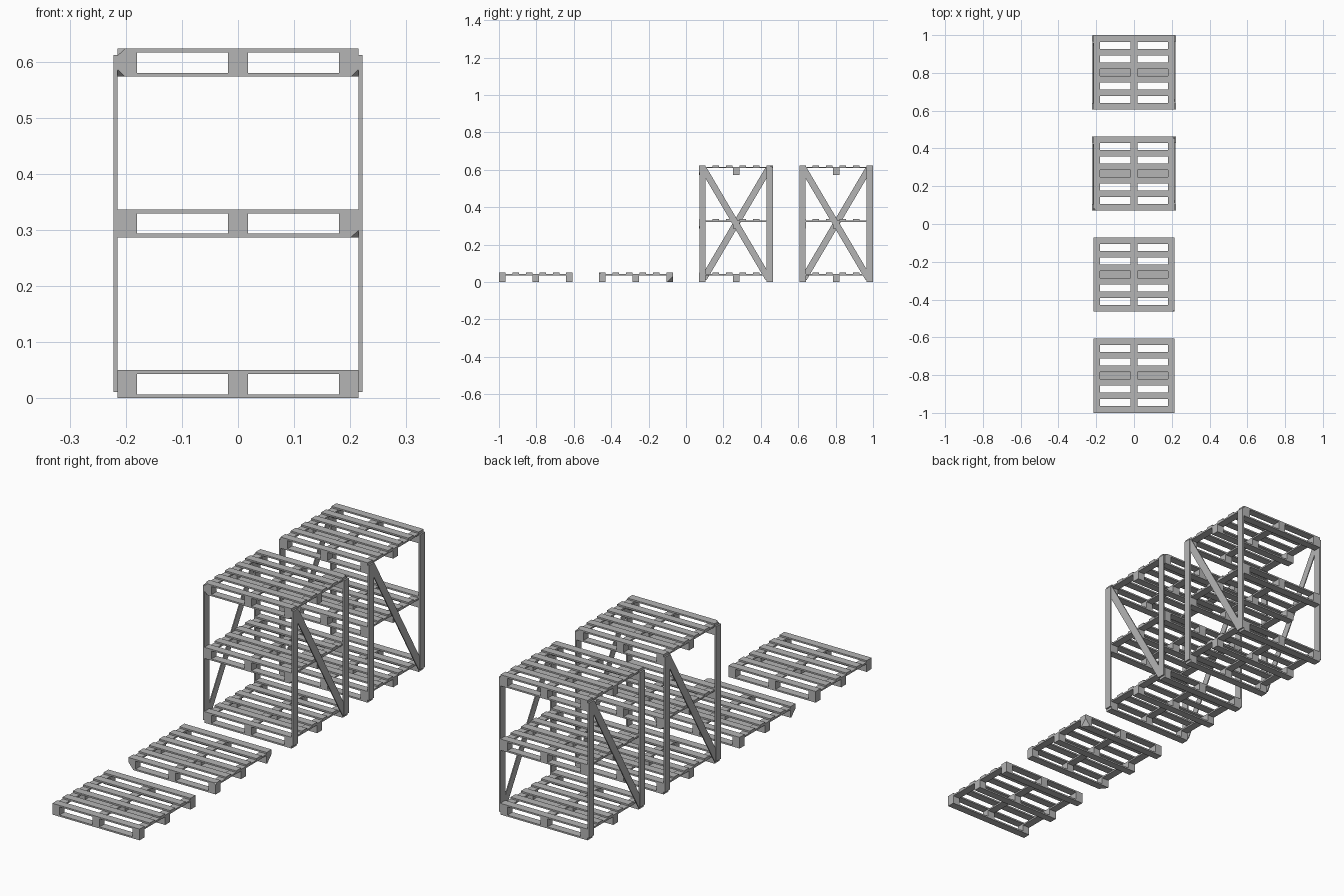
import bpy, bmesh, math
from mathutils import Vector, Matrix

cube = bpy.data.objects.get("Cube")
if cube:
    bpy.data.objects.remove(cube, do_unlink=True)

mat = bpy.data.materials.new("weathered grey")
mat.use_nodes = True
grey = (0.46, 0.46, 0.46, 1)
mat.diffuse_color = grey
mat.node_tree.nodes["Principled BSDF"].inputs["Base Color"].default_value = grey

HX, HY = 0.215, 0.197           # half width and half depth of a pallet
T, H = 0.007, 0.050             # plank thickness and pallet height
W = 0.035                       # plank width
LEVEL = 0.2865                  # spacing of the shelves


def box(bm, x, y, z, chips=()):
    """Box from (min, max) ranges; each chip is a (point, normal) cutting plane."""
    part = bmesh.new()
    bmesh.ops.create_cube(part, size=1)
    size = Vector((x[1] - x[0], y[1] - y[0], z[1] - z[0]))
    mid = Vector((x[0] + x[1], y[0] + y[1], z[0] + z[1])) / 2
    for v in part.verts:
        v.co = Vector(a * b for a, b in zip(v.co, size)) + mid
    for point, normal in chips:
        if not any((v.co - point).dot(normal) > 1e-5 for v in part.verts):
            continue
        geom = part.verts[:] + part.edges[:] + part.faces[:]
        bmesh.ops.bisect_plane(part, geom=geom, plane_co=point, plane_no=normal,
                               clear_outer=True)
        bmesh.ops.holes_fill(part, edges=[e for e in part.edges if e.is_boundary])
    mesh = bpy.data.meshes.new("part")
    part.to_mesh(mesh)
    part.free()
    bm.from_mesh(mesh)
    bpy.data.meshes.remove(mesh)


def finish(bm, name, location):
    bmesh.ops.recalc_face_normals(bm, faces=bm.faces)
    mesh = bpy.data.meshes.new(name)
    bm.to_mesh(mesh)
    bm.free()
    mesh.materials.append(mat)
    obj = bpy.data.objects.new(name, mesh)
    obj.location = location
    bpy.context.collection.objects.link(obj)
    return obj


def corner_chip(sx, sy, sz, reach):
    """Plane that breaks off a pallet corner, given its signs and reach per axis."""
    corner = Vector((sx * HX, sy * HY, H if sz > 0 else 0))
    normal = Vector((sx / reach[0], sy / reach[1], sz / reach[2])).normalized()
    return corner - Vector((sx * reach[0], 0, 0)), normal


def around(center, width):
    return center - width / 2, center + width / 2


def pallet(name, y, z, chips=()):
    bm = bmesh.new()
    xs = [-HX + W / 2, 0, HX - W / 2]
    ys = [-HY + W / 2, 0, HY - W / 2]
    # Bottom runners and the blocks on them
    for cy in ys:
        box(bm, (-HX, HX), around(cy, W), (0, T), chips)
        for cx in xs:
            box(bm, around(cx, W), around(cy, W), (T, H - 2 * T), chips)
    # Stringers from front to back
    for cx in xs:
        box(bm, around(cx, W), (-HY, HY), (H - 2 * T, H - T), chips)
    # Six deck boards
    for i in range(6):
        cy = ys[0] + (ys[2] - ys[0]) * i / 5
        box(bm, (-HX, HX), around(cy, W), (H - T, H), chips)
    finish(bm, name, (0, y, z))


def rack(name, y, chips):
    # Three stacked pallets
    for i, level in enumerate(("bottom", "middle", "top")):
        pallet(f"{name}_{level}_pallet", y, i * LEVEL, chips[i])
    top = 2 * LEVEL + H
    for side, sx in (("right", -1), ("left", 1)):
        # Corner posts
        for end, sy in (("front", -1), ("back", 1)):
            bm = bmesh.new()
            xr = sorted((sx * HX, sx * (HX + 0.007)))
            box(bm, xr, around(sy * (HY - W / 2), 0.034), (0.011, top - 0.011))
            finish(bm, f"{name}_{side}_{end}_post", (0, y, 0))
        # One diagonal brace per side, clipped by the posts' inner lines
        bm = bmesh.new()
        run, rise = 2 * HY - 1.6 * W, top - 0.05
        angle = math.atan2(rise, -sx * run)
        limits = [(Vector((0, s * (HY - 0.01), 0)), Vector((0, s, 0))) for s in (-1, 1)]
        limits += [(Vector((0, 0, s * (top / 2 - 0.012))), Vector((0, 0, s)))
                   for s in (-1, 1)]
        rot = Matrix.Rotation(-angle, 3, "X")
        length = math.hypot(run, rise) + 0.1
        local = [(rot @ p, rot @ n) for p, n in limits]
        box(bm, sorted((sx * HX, sx * (HX + 0.0045))),
            (-length / 2, length / 2), around(0, 0.034), local)
        bmesh.ops.rotate(bm, verts=bm.verts, matrix=Matrix.Rotation(angle, 3, "X"))
        finish(bm, f"{name}_{side}_brace", (0, y, top / 2))


# Broken corners of the worn pieces
small = (0.014, 0.016, 0.013)
big = (0.025, 0.03, 0.03)
worn = [corner_chip(-1, -1, -1, big), corner_chip(1, 1, -1, big),
        corner_chip(1, -1, 1, (0.01, 0.01, 0.008))]
worn_top = [corner_chip(-1, -1, -1, small), corner_chip(1, -1, -1, small),
            corner_chip(-1, -1, 1, small), corner_chip(1, 1, 1, small)]
worn_middle = [corner_chip(1, -1, -1, small), corner_chip(-1, 1, -1, small)]

STEP = 0.535
pallet("clean_pallet", -1.5 * STEP, 0)
pallet("worn_pallet", -0.5 * STEP, 0, worn)
rack("worn_rack", 0.5 * STEP, ([], worn_middle, worn_top))
rack("clean_rack", 1.5 * STEP, ([], [], []))
